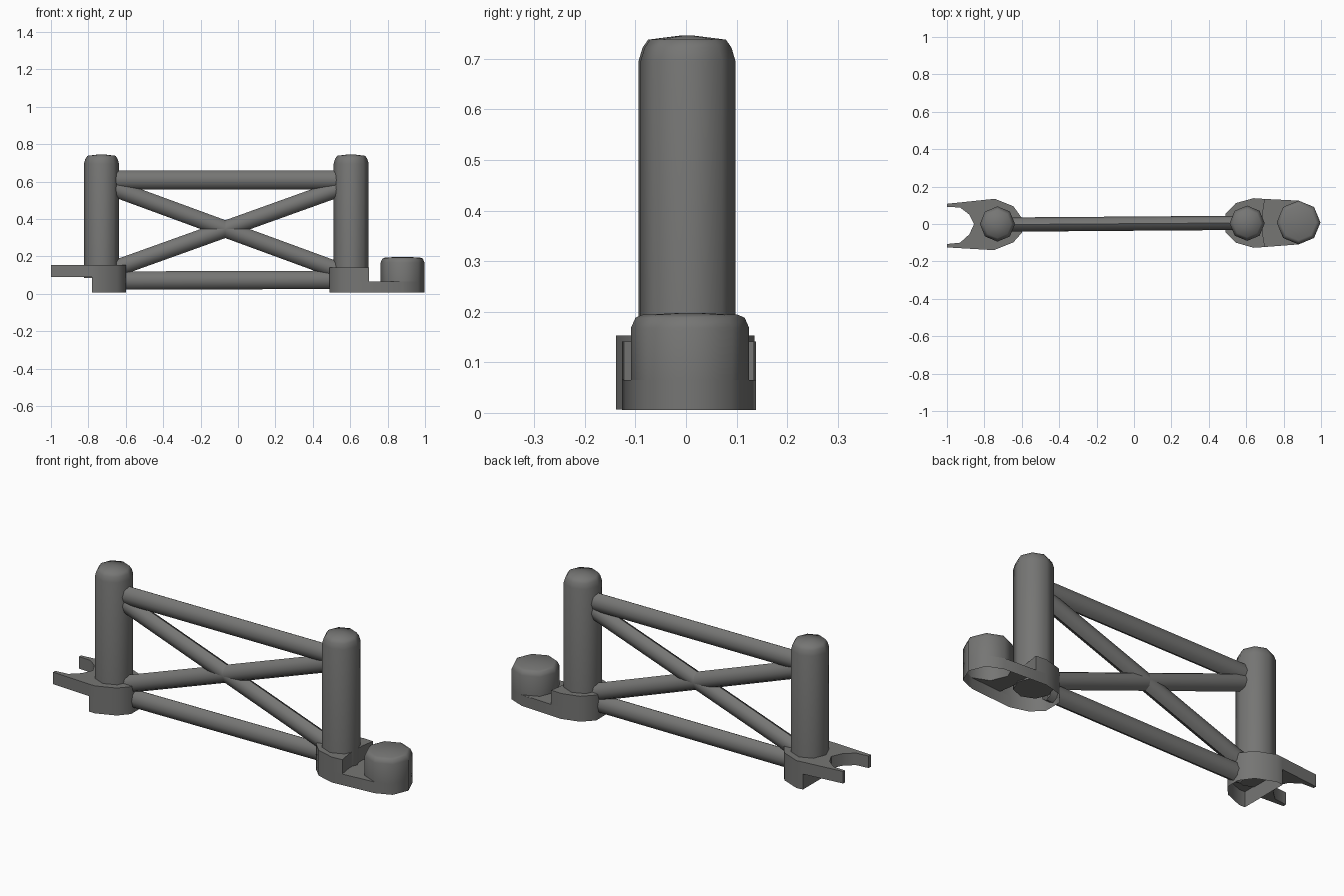
import bpy, math
from mathutils import Vector

if "Cube" in bpy.data.objects:
    bpy.data.objects.remove(bpy.data.objects["Cube"])

grey = bpy.data.materials.new("dark_grey")
grey.diffuse_color = (0.18, 0.18, 0.175, 1)
grey.use_nodes = True
grey.node_tree.nodes["Principled BSDF"].inputs["Base Color"].default_value = grey.diffuse_color


def make(name, verts, faces, flip_check=True):
    mesh = bpy.data.meshes.new(name)
    mesh.from_pydata(verts, [], faces)
    mesh.materials.append(grey)
    obj = bpy.data.objects.new(name, mesh)
    bpy.context.collection.objects.link(obj)
    bpy.ops.object.select_all(action='DESELECT')
    obj.select_set(True)
    bpy.context.view_layer.objects.active = obj
    bpy.ops.object.shade_smooth_by_angle(angle=math.radians(50))
    return obj


def loft(name, rings, cap_start=False, cap_end=False):
    """Join counter-clockwise rings of equal point count."""
    n = len(rings[0])
    verts = [p for r in rings for p in r]
    faces = []
    for k in range(len(rings) - 1):
        for i in range(n):
            j = (i + 1) % n
            faces.append((k*n + i, k*n + j, (k+1)*n + j, (k+1)*n + i))
    if cap_start:
        faces.append(tuple(reversed(range(n))))
    if cap_end:
        faces.append(tuple(range((len(rings) - 1)*n, len(rings)*n)))
    return make(name, verts, faces)


def at_z(outline, z):
    return [(x, y, z) for x, y in outline]


def circle(cx, cy, r, n=8):
    return [(cx + r*math.cos(2*math.pi*i/n), cy + r*math.sin(2*math.pi*i/n)) for i in range(n)]


def round_post(name, cx, cy, profile, cap_start):
    return loft(name, [at_z(circle(cx, cy, r), z) for r, z in profile], cap_start, True)


def rail(name, a, b, ry, rh):
    """Open-ended oval tube in the plane of the fence."""
    a, b = Vector(a), Vector(b)
    d = (b - a).normalized()
    side = Vector((0, 1, 0))
    up = d.cross(side).normalized()
    sect = [side*(ry*math.cos(t)) + up*(rh*math.sin(t))
            for t in [2*math.pi*i/8 for i in range(8)]]
    return loft(name, [[tuple(p + s) for s in sect] for p in (a, b)])


# Posts
def post_profile(z0):
    return [(0.094, z0), (0.094, 0.695), (0.086, 0.722), (0.075, 0.738), (0.012, 0.746)]
round_post("left_post", -0.73, 0.0, post_profile(0.085), True)
round_post("right_post", 0.605, 0.004, post_profile(0.06), True)

# Rails and crossed braces
rail("top_rail", (-0.68, -0.003, 0.609), (0.56, 0.006, 0.609), 0.038, 0.05)
rail("bottom_rail", (-0.64, -0.003, 0.071), (0.53, 0.006, 0.075), 0.038, 0.049)
rail("falling_brace", (-0.67, -0.003, 0.567), (0.56, 0.006, 0.116), 0.037, 0.045)
rail("rising_brace", (-0.67, -0.003, 0.13), (0.56, 0.006, 0.571), 0.037, 0.045)

# Forked clip at the left, with a hollow collar below
collar = [(-0.78, -0.138), (-0.745, -0.138), (-0.645, -0.098), (-0.598, -0.045),
          (-0.598, 0.03), (-0.645, 0.095), (-0.745, 0.135), (-0.78, 0.131)]
slot = [(-1.0, 0.108), (-1.0, 0.092), (-0.93, 0.088), (-0.88, 0.05), (-0.855, 0.0),
        (-0.88, -0.055), (-0.93, -0.1), (-1.0, -0.107), (-1.0, -0.125)]
fork = collar + slot
loft("fork_clip", [at_z(fork, 0.089), at_z(fork, 0.153)], True, True)
loft("left_collar", [at_z(collar, 0.007), at_z(collar, 0.089)])

# Right socket boss around the post
boss_left = [(0.64, 0.138), (0.545, 0.112), (0.49, 0.055),
             (0.49, -0.045), (0.545, -0.1), (0.64, -0.127)]
boss_right = [(0.70, -0.123), (0.688, -0.05), (0.688, 0.06), (0.70, 0.134)]
boss = boss_left + boss_right
loft("right_boss", [at_z(boss, 0.065), at_z(boss, 0.141)], False, True)

# Hollow pin with rounded top
pin = circle(0.88, 0.008, 0.117)
round_post("coupling_pin", 0.88, 0.008,
           [(0.117, 0.065), (0.117, 0.168), (0.108, 0.188), (0.095, 0.194), (0.01, 0.198)], False)

# Link skirt around boss and pin, open underneath, and its top web
skirt = boss_left + [pin[6], pin[7], pin[0], pin[1], pin[2]]
loft("link_skirt", [at_z(skirt, 0.006), at_z(skirt, 0.065)])
web = list(reversed(boss_right)) + [pin[i] for i in (6, 5, 4, 3, 2)]
make("link_web", at_z(web, 0.065), [tuple(range(len(web)))])
